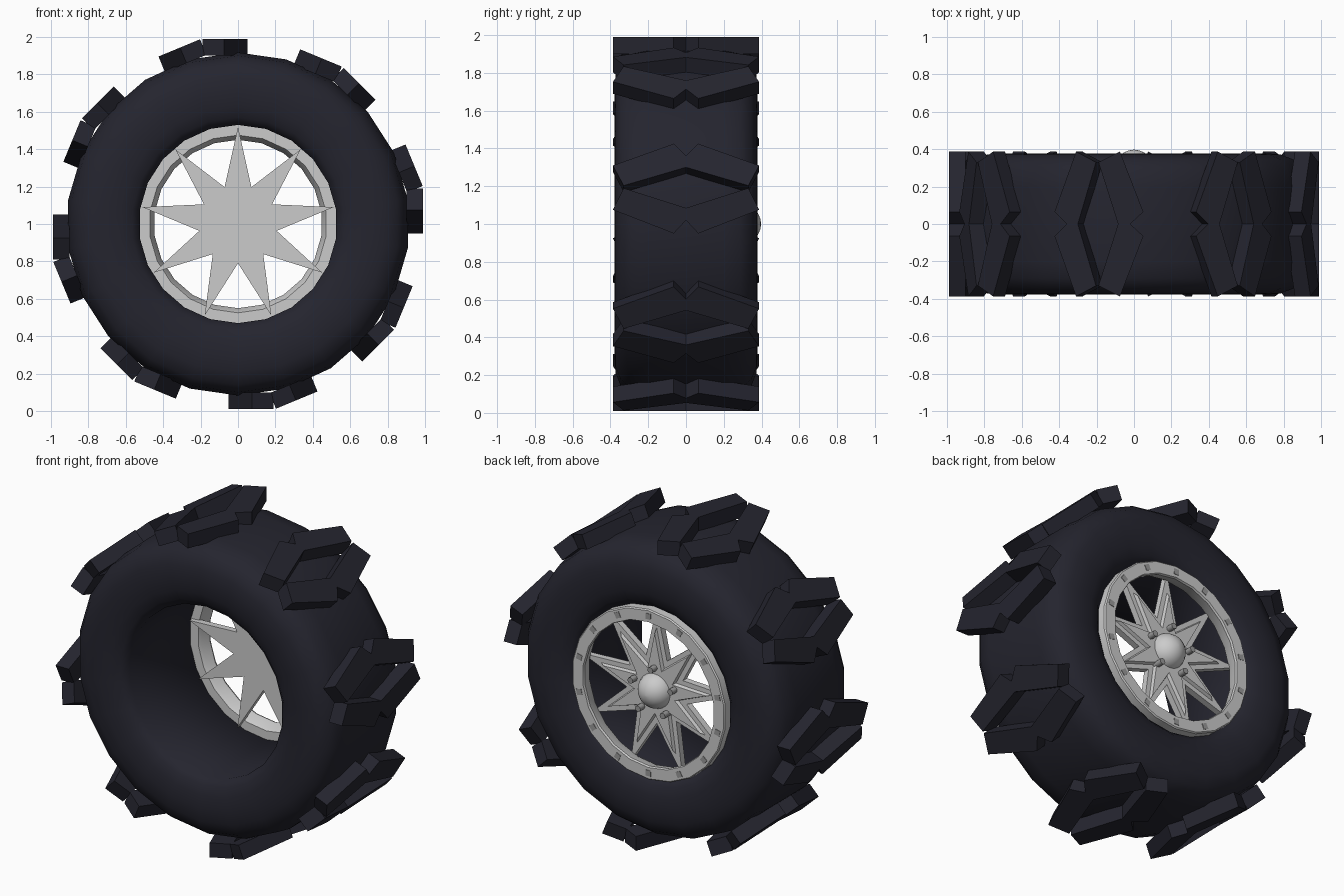
import bpy, bmesh
from math import sin, cos, pi, radians
from mathutils import Vector

if "Cube" in bpy.data.objects:
    bpy.data.objects.remove(bpy.data.objects["Cube"])

AXLE = 1.0  # height of the wheel centre


def material(name, rgb, rough=0.6):
    m = bpy.data.materials.new(name)
    m.use_nodes = True
    m.diffuse_color = (*rgb, 1)
    bsdf = m.node_tree.nodes["Principled BSDF"]
    bsdf.inputs["Base Color"].default_value = (*rgb, 1)
    bsdf.inputs["Roughness"].default_value = rough
    return m


RUBBER = material("black rubber", (0.018, 0.018, 0.028))
METAL = material("light grey metal", (0.6, 0.6, 0.6))
DARK = material("dark grey metal", (0.32, 0.32, 0.32))


def polar(r, a, y):
    return Vector((r * cos(a), y, AXLE + r * sin(a)))


def finish(name, bm, mat, smooth=None):
    bmesh.ops.recalc_face_normals(bm, faces=bm.faces)
    mesh = bpy.data.meshes.new(name)
    bm.to_mesh(mesh)
    bm.free()
    mesh.materials.append(mat)
    obj = bpy.data.objects.new(name, mesh)
    bpy.context.collection.objects.link(obj)
    if smooth:
        bpy.ops.object.select_all(action='DESELECT')
        obj.select_set(True)
        bpy.context.view_layer.objects.active = obj
        bpy.ops.object.shade_smooth_by_angle(angle=radians(smooth))
    return obj


def loft(bm, rings, close=False):
    """Skin a list of point rings; cap the ends unless the loop is closed."""
    rows = [[bm.verts.new(p) for p in ring] for ring in rings]
    n = len(rows[0])
    pairs = list(zip(rows, rows[1:])) + ([(rows[-1], rows[0])] if close else [])
    for a, b in pairs:
        for i in range(n):
            j = (i + 1) % n
            bm.faces.new((a[i], a[j], b[j], b[i]))
    if not close:
        bm.faces.new(rows[0])
        bm.faces.new(rows[-1])


def lathe(name, profile, segs, mat, smooth, close=True):
    """Spin (y, radius) points around the axle."""
    bm = bmesh.new()
    loft(bm, [[polar(r, pi / 2 + 2 * pi * i / segs, y) for i in range(segs)]
              for y, r in profile], close)
    return finish(name, bm, mat, smooth)


def star_ring(tip, valley, y, points=9):
    return [polar(valley if i % 2 else tip, pi / 2 + pi * i / points, y)
            for i in range(points * 2)]


# Tyre with rounded shoulders and an open bore
half = [(0.315, 0.53), (0.35, 0.57), (0.37, 0.63), (0.378, 0.71),
        (0.372, 0.79), (0.345, 0.86), (0.29, 0.9), (0.2, 0.917)]
lathe("tyre", [(-y, r) for y, r in half] + [(y, r) for y, r in reversed(half)],
      22, RUBBER, 50)

# Tread: pairs of mirrored chevrons forming open diamonds
edge = [(-0.02, 0), (0.05, 0.065), (-0.075, 0.387), (-0.19, 0.33), (-0.085, 0)]
chevron = edge + [(t, -y) for t, y in edge[3:0:-1]]
bm = bmesh.new()
for k in range(8):
    for side, offset in ((1, 0), (-1, 22.5)):
        a = radians(90 + 45 * k + offset)
        out = Vector((cos(a), 0, sin(a)))
        along = Vector((sin(a), 0, -cos(a))) * side
        loft(bm, [[Vector((0, y, AXLE)) + out * r + along * t for t, y in chevron]
                  for r in (0.9, 0.99)])
finish("tread_lugs", bm, RUBBER)

# Rim ring set in the rear of the bore
lathe("rim_ring", [(0.28, 0.532), (0.28, 0.475), (0.3, 0.465), (0.36, 0.45),
                   (0.372, 0.455), (0.372, 0.525), (0.365, 0.532)], 22, METAL, 30)

# Small square plates around the rim face
bm = bmesh.new()
for k in range(14):
    a = 2 * pi * (k + 0.5) / 14
    loft(bm, [[polar(r, a + da, y) for r, da in
               ((0.472, -0.035), (0.472, 0.035), (0.508, 0.035), (0.508, -0.035))]
              for y in (0.37, 0.375)])
finish("rim_plates", bm, DARK)

# Star spokes with a smaller raised star behind
bm = bmesh.new()
loft(bm, [star_ring(0.52, 0.21, 0.25), star_ring(0.52, 0.21, 0.29)])
finish("star_spokes", bm, METAL)
bm = bmesh.new()
loft(bm, [star_ring(0.39, 0.155, 0.289), star_ring(0.36, 0.14, 0.31)])
finish("raised_star", bm, METAL)

# Domed hub cap
dome = [(0.285 + 0.112 * sin(t), 0.11 * cos(t))
        for t in (radians(15 * i) for i in range(6))]
lathe("hub_dome", dome + [(0.397, 0.004)], 24, METAL, 60, close=False)

# Wheel bolts
bm = bmesh.new()
for k in range(5):
    c = polar(0.145, pi / 2 + 2 * pi * k / 5, 0)
    loft(bm, [[c + Vector((0.019 * cos(i * pi / 4), y, 0.019 * sin(i * pi / 4)))
               for i in range(8)] for y in (0.29, 0.355)])
finish("wheel_bolts", bm, DARK, 50)
